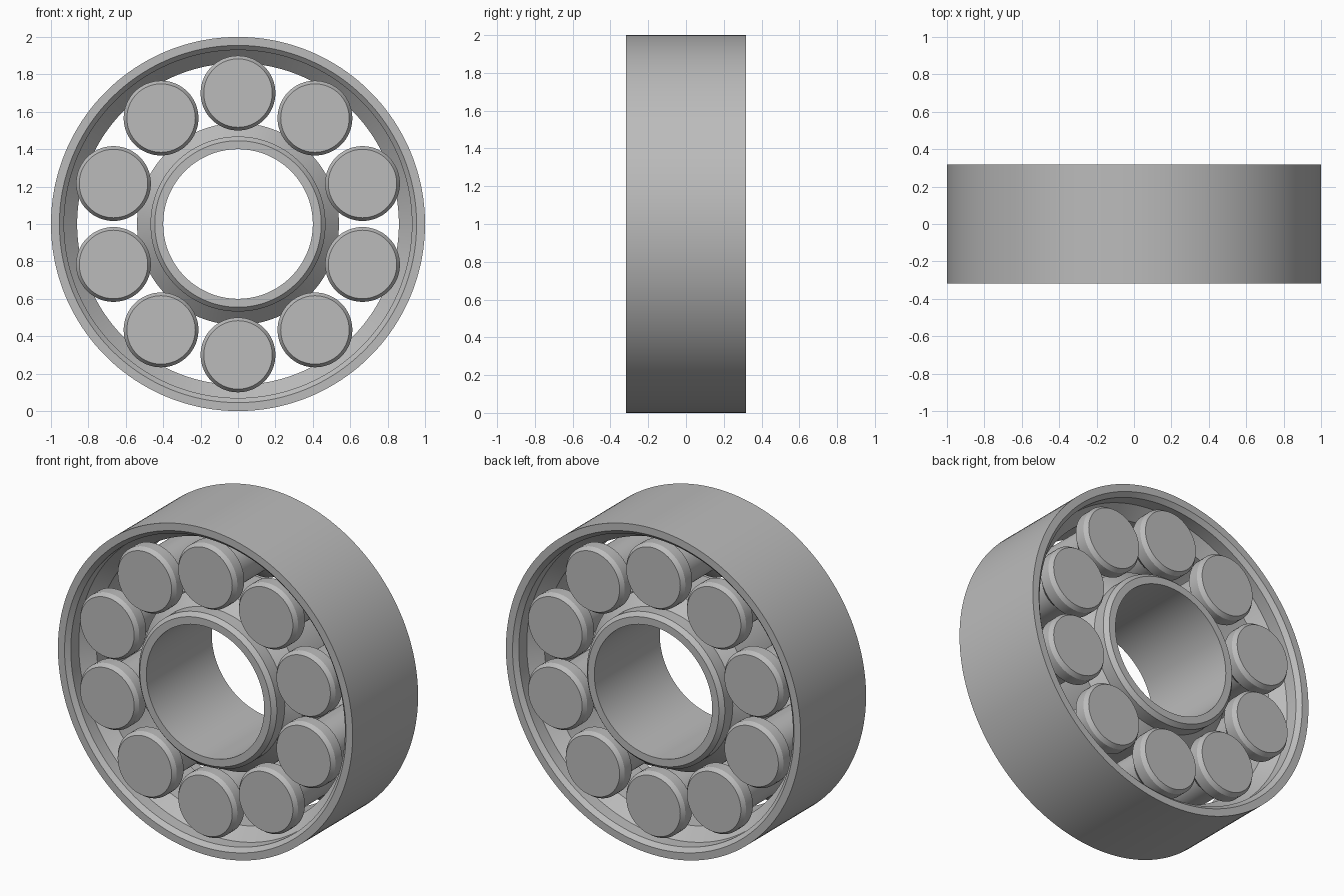
import bpy, bmesh, math
from mathutils import Vector

cube = bpy.data.objects.get("Cube")
if cube:
    bpy.data.objects.remove(cube, do_unlink=True)

HALF = 0.317        # half the bearing width
ROLLERS = 10
PITCH = 0.70        # radius of the roller circle

steel = bpy.data.materials.new("plain grey")
steel.use_nodes = True
GREY = (0.5, 0.5, 0.5, 1)
steel.diffuse_color = GREY
steel.node_tree.nodes["Principled BSDF"].inputs["Base Color"].default_value = GREY


def lathe(name, half_profile, segments, closed, centre):
    """Spin a profile of (radius, y), mirrored front to back, around the y axis."""
    points = half_profile + [(r, -y) for r, y in reversed(half_profile)]
    bm = bmesh.new()
    verts = [bm.verts.new((r, y, 0)) for r, y in points]
    edges = [bm.edges.new(pair) for pair in zip(verts, verts[1:])]
    if closed:
        edges.append(bm.edges.new((verts[-1], verts[0])))
    bmesh.ops.spin(bm, geom=verts + edges, cent=(0, 0, 0), axis=(0, 1, 0),
                   angle=math.tau, steps=segments, use_duplicate=False)
    bmesh.ops.remove_doubles(bm, verts=bm.verts, dist=0.0001)
    if not closed:  # cap the two flat ends
        rims = [e for e in bm.edges if e.is_boundary]
        bmesh.ops.holes_fill(bm, edges=rims, sides=0)
    bmesh.ops.recalc_face_normals(bm, faces=bm.faces)
    mesh = bpy.data.meshes.new(name)
    bm.to_mesh(mesh)
    bm.free()
    mesh.materials.append(steel)
    obj = bpy.data.objects.new(name, mesh)
    obj.location = centre
    bpy.context.collection.objects.link(obj)
    bpy.ops.object.select_all(action="DESELECT")
    obj.select_set(True)
    bpy.context.view_layer.objects.active = obj
    bpy.ops.object.shade_smooth_by_angle(angle=math.radians(30))
    return obj


hub = Vector((0, 0, 1))

# Outer ring: chamfered lip, then a raised track in the middle
lathe("outer_ring", [(1.0, HALF), (0.955, HALF), (0.93, HALF - 0.025),
                     (0.93, 0.215), (0.86, 0.145)], 180, True, hub)

# Inner ring: the same track turned outwards
lathe("inner_ring", [(0.40, HALF), (0.445, HALF), (0.468, HALF - 0.025),
                     (0.468, 0.215), (0.54, 0.145)], 128, True, hub)

# Rollers: wide chamfered ends and a narrow waist running on the tracks
for i in range(ROLLERS):
    angle = math.tau * i / ROLLERS
    spot = hub + PITCH * Vector((math.sin(angle), 0, math.cos(angle)))
    lathe(f"roller_{i + 1}", [(0.183, HALF), (0.20, HALF - 0.025),
                              (0.20, 0.225), (0.135, 0.16)], 64, False, spot)
